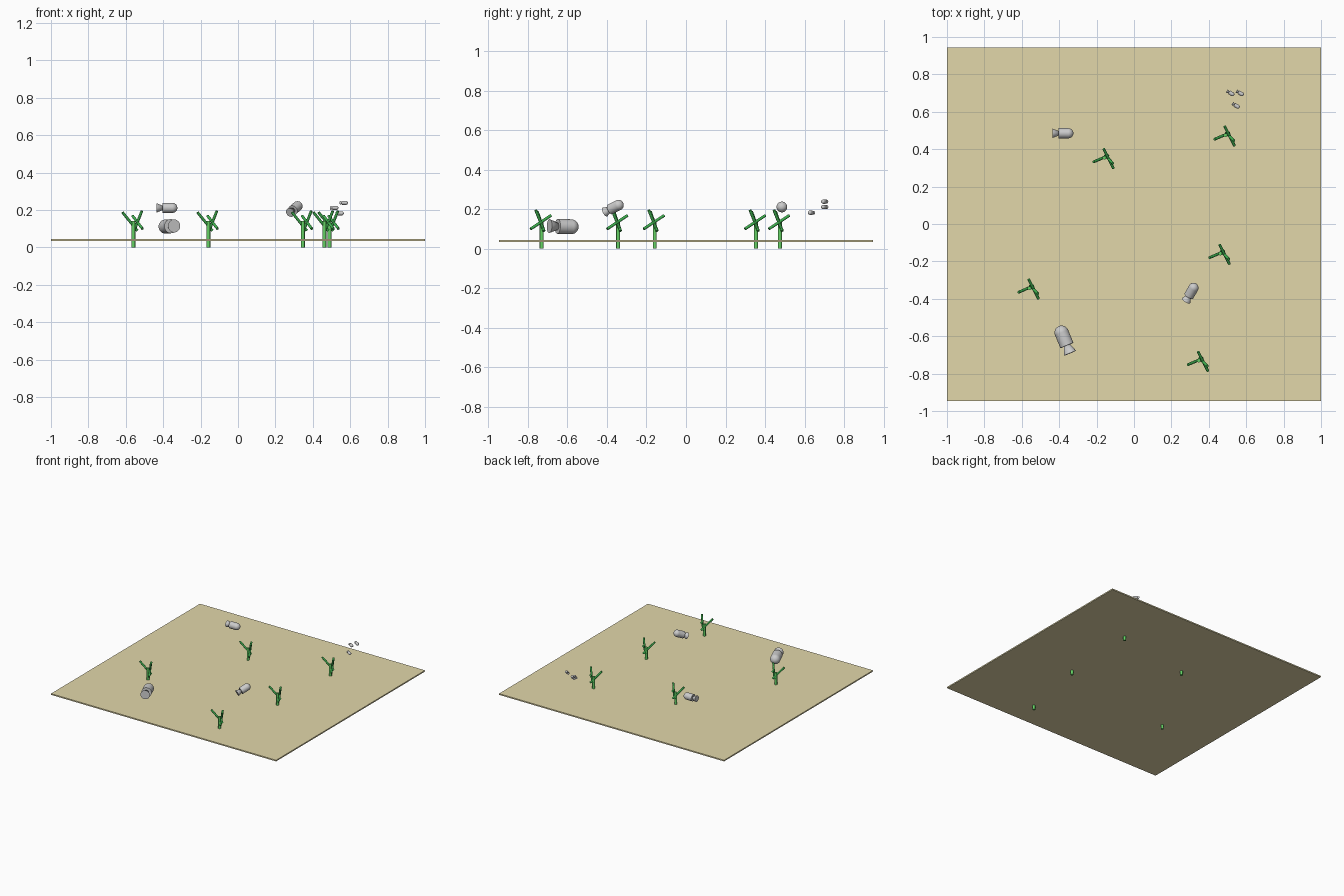
import bpy, bmesh, math
from mathutils import Vector, Matrix

if "Cube" in bpy.data.objects:
    bpy.data.objects.remove(bpy.data.objects["Cube"])


def material(name, color):
    m = bpy.data.materials.new(name)
    m.diffuse_color = color
    m.use_nodes = True
    m.node_tree.nodes["Principled BSDF"].inputs["Base Color"].default_value = m.diffuse_color
    return m


SAND = material("sand", (0.76, 0.68, 0.40, 1))
STEM = material("stem_green", (0.13, 0.65, 0.13, 1))
LEAF = material("leaf_green", (0.05, 0.45, 0.08, 1))


def rod(bm, a, b, r1, r2, sides=32):
    """Closed cylinder or cone between two points."""
    a, b = Vector(a), Vector(b)
    rot = (b - a).to_track_quat('Z', 'Y').to_matrix().to_4x4()
    bmesh.ops.create_cone(bm, cap_ends=True, segments=sides, radius1=r1, radius2=r2,
                          depth=(b - a).length,
                          matrix=Matrix.Translation((a + b) / 2) @ rot)


def finish(bm, name, mat=None):
    me = bpy.data.meshes.new(name)
    bm.to_mesh(me)
    bm.free()
    ob = bpy.data.objects.new(name, me)
    bpy.context.collection.objects.link(ob)
    if mat:
        me.materials.append(mat)
    bpy.ops.object.select_all(action='DESELECT')
    ob.select_set(True)
    bpy.context.view_layer.objects.active = ob
    bpy.ops.object.shade_smooth_by_angle(angle=math.radians(35))
    return ob


# Thin sand plate
bm = bmesh.new()
bmesh.ops.create_cube(bm, size=1, matrix=Matrix.Translation((0, 0, 0.04))
                      @ Matrix.Diagonal((2, 1.89, 0.01, 1)))
finish(bm, "sea_floor", SAND)

# Water plants: upright stem with three crossing leaves
LEAVES = [((0.02, 0.012, 0.09), (-0.058, -0.022, 0.187)),
          ((0.048, -0.056, 0.10), (-0.004, 0.047, 0.168)),
          ((0.004, 0.012, 0.09), (0.045, -0.03, 0.195))]
PLANTS = [(-0.559, -0.343), (-0.158, 0.354), (0.489, 0.475),
          (0.462, -0.158), (0.347, -0.73)]
for i, (x, y) in enumerate(PLANTS):
    base = Vector((x, y, 0))
    bm = bmesh.new()
    rod(bm, base, base + Vector((0, 0, 0.14)), 0.010, 0.010, 16)
    finish(bm, f"plant_stem_{i + 1}", STEM)
    bm = bmesh.new()
    for a, b in LEAVES:
        rod(bm, base + Vector(a), base + Vector(b), 0.0075, 0.0075, 12)
    finish(bm, f"plant_leaves_{i + 1}", LEAF)


def fish(name, head, direction, s):
    """Cylinder body, round head and cone tail; head is the centre of the round head."""
    h, d = Vector(head), Vector(direction).normalized() * s
    bm = bmesh.new()
    rod(bm, h - d * 0.053, h, 0.027 * s, 0.027 * s)
    finish(bm, name + "_body")
    bm = bmesh.new()
    bmesh.ops.create_uvsphere(bm, u_segments=32, v_segments=16, radius=0.027 * s,
                              matrix=Matrix.Translation(h)
                              @ d.to_track_quat('Z', 'Y').to_matrix().to_4x4())
    finish(bm, name + "_head")
    bm = bmesh.new()
    rod(bm, h - d * 0.085, h - d * 0.02, 0.025 * s, 0)
    finish(bm, name + "_tail")


# Three larger fish
fish("fish_1", (-0.351, 0.485, 0.211), (1, 0, 0), 1.0)
fish("fish_2", (0.318, -0.342, 0.22), (0.459, 0.795, 0.397), 1.0)
fish("fish_3", (-0.387, -0.581, 0.111), (-0.38, 0.92, -0.03), 1.4)

# School of small fish
SMALL = [(0.516, 0.70, 0.211), (0.567, 0.70, 0.238), (0.545, 0.633, 0.182)]
for i, (x, y, z) in enumerate(SMALL):
    fish(f"small_fish_{i + 1}", (x + 0.010, y - 0.006, z), (0.87, -0.5, 0), 0.4)
